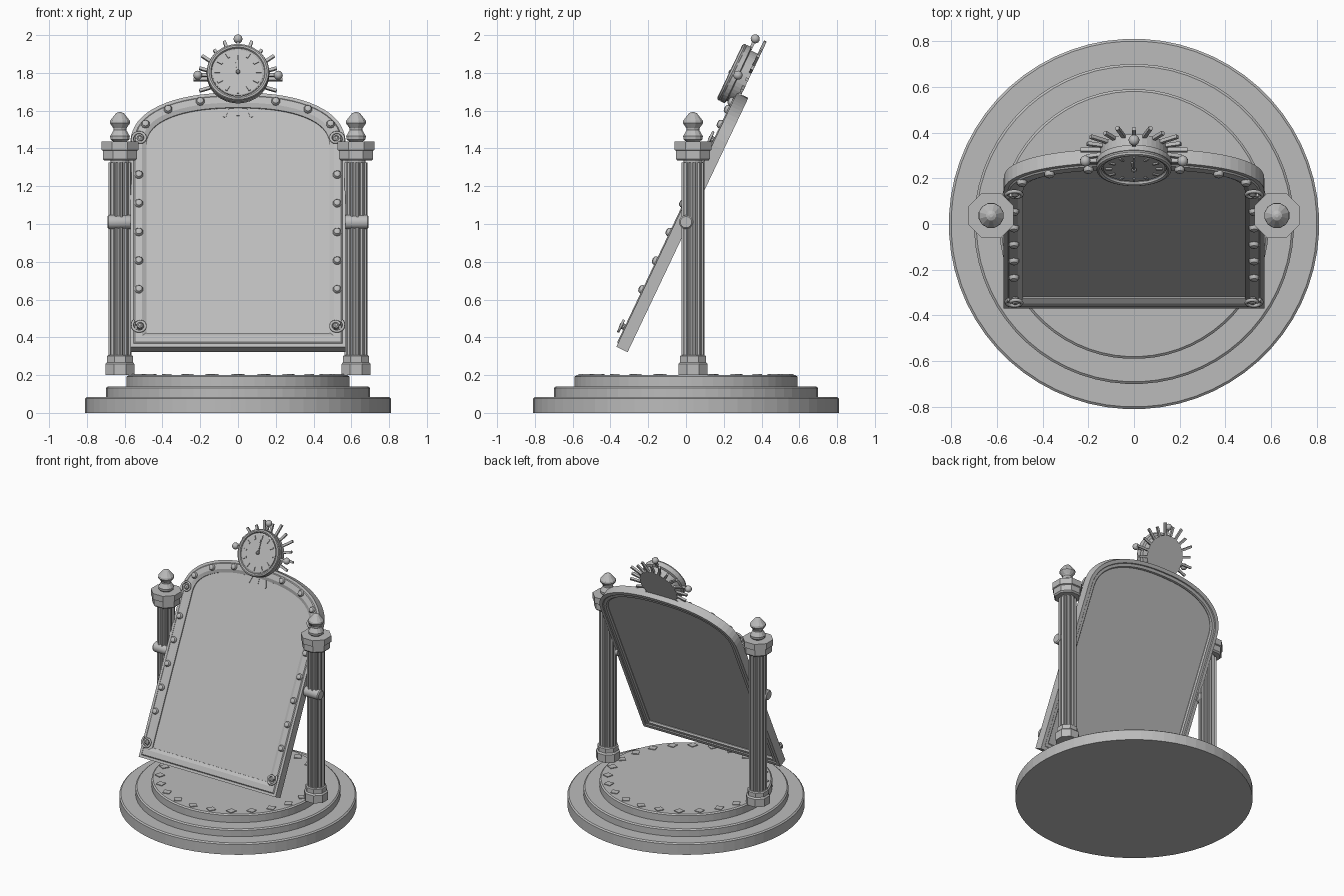
import bpy, bmesh
from math import sin, cos, pi, radians
from mathutils import Matrix, Vector

cube = bpy.data.objects.get("Cube")
if cube:
    bpy.data.objects.remove(cube)

grey = bpy.data.materials.new("plain_grey")
grey.use_nodes = True
GREY = (0.5, 0.5, 0.5, 1)
grey.diffuse_color = GREY
grey.node_tree.nodes["Principled BSDF"].inputs["Base Color"].default_value = GREY

# Local space of the tilted mirror: x across, y up the glass, z out of the front
TILT = Matrix.Translation((0, -0.022, 1.01)) @ Matrix.Rotation(radians(64.6), 4, 'X')
CLOCK = TILT @ Matrix.Translation((0, 0.83, 0))


def finish(name, bm, matrix=Matrix(), smooth=False):
    bmesh.ops.recalc_face_normals(bm, faces=bm.faces)
    mesh = bpy.data.meshes.new(name)
    bm.to_mesh(mesh)
    bm.free()
    mesh.transform(matrix)
    mesh.materials.append(grey)
    obj = bpy.data.objects.new(name, mesh)
    bpy.context.collection.objects.link(obj)
    if smooth:
        bpy.ops.object.select_all(action='DESELECT')
        obj.select_set(True)
        bpy.context.view_layer.objects.active = obj
        bpy.ops.object.shade_smooth_by_angle(angle=radians(35))
    return obj


def skin(rings, closed=False):
    """Join rings of points with quads; cap both ends unless closed."""
    bm = bmesh.new()
    loops = [[bm.verts.new(p) for p in ring] for ring in rings]
    n = len(loops[0])
    pairs = list(zip(loops, loops[1:])) + ([(loops[-1], loops[0])] if closed else [])
    for a, b in pairs:
        for i in range(n):
            j = (i + 1) % n
            bm.faces.new((a[i], a[j], b[j], b[i]))
    if not closed:
        bm.faces.new(loops[0])
        bm.faces.new(loops[-1])
    return bm


def lathe(name, profile, sides, matrix=Matrix(), flute=1.0, smooth=False, closed=False):
    """Turn (radius, height) points; flute shrinks every second pair of points."""
    step = 2 * pi / sides
    rings = []
    for r, h in profile:
        ring = []
        for i in range(sides):
            k = flute if i % 4 > 1 else 1.0
            a = (i + 0.5) * step
            ring.append((r * k * cos(a), r * k * sin(a), h))
        rings.append(ring)
    return finish(name, skin(rings, closed), matrix, smooth)


def box(name, size, matrix):
    bm = bmesh.new()
    bmesh.ops.create_cube(bm, size=1, matrix=Matrix.Diagonal((*size, 1)))
    return finish(name, bm, matrix)


def ball(name, radius, matrix):
    bm = bmesh.new()
    bmesh.ops.create_uvsphere(bm, u_segments=12, v_segments=8, radius=radius)
    return finish(name, bm, matrix, True)


def spot(x, y, z):
    return Matrix.Translation((x, y, z))


def turned(angle, radius, z):
    """Place something at a clock angle, its y axis pointing outward."""
    return Matrix.Rotation(-angle, 4, 'Z') @ spot(0, radius, z)


# Stepped round base with softened top edges
for name, r, low, high in (("base_bottom", 0.81, 0, 0.085),
                           ("base_middle", 0.70, 0.085, 0.14),
                           ("base_top", 0.59, 0.14, 0.2)):
    lathe(name, [(r, low), (r, high - 0.008), (r - 0.01, high)], 64)

# Ring of diamond tiles
for i in range(24):
    box("base_tile", (0.05, 0.05, 0.01),
        turned(i * pi / 12, 0.535, 0.2) @ Matrix.Rotation(pi / 4, 4, 'Z'))

# Columns with plinth, fluted shaft, capital, finial and pivot
for side, s in (("left", 1), ("right", -1)):
    at = spot(s * 0.625, 0.037, 0)
    lathe(side + "_plinth", [(0.084, 0.2), (0.084, 0.258), (0.074, 0.268),
                             (0.074, 0.3), (0.066, 0.306)], 8, at)
    lathe(side + "_shaft", [(0.062, 0.3), (0.062, 1.325)], 48, at, flute=0.86)
    lathe(side + "_collar", [(0.052, 1.32), (0.052, 1.345)], 16, at)
    lathe(side + "_capital", [(0.088, 1.335), (0.098, 1.345), (0.098, 1.388), (0.107, 1.392),
                              (0.107, 1.437)], 8, at)
    lathe(side + "_finial", [(0.035, 1.435), (0.052, 1.448), (0.054, 1.465), (0.035, 1.497),
                             (0.036, 1.507), (0.056, 1.535), (0.054, 1.547), (0.022, 1.586),
                             (0.008, 1.592)], 12, at)
    lathe(side + "_pivot", [(0.03, 0.55), (0.037, 0.565), (0.037, 0.685), (0.03, 0.692)], 20,
          spot(0, 0, 1.01) @ Matrix.Rotation(s * pi / 2, 4, 'Y'), smooth=True)

# Arched mirror outline, shrunk inward by an inset
SPRING = 0.44


def arch_y(x, inset):
    t = min(1, abs(x) / (0.57 - inset))
    return SPRING + (0.305 - inset) * (1 - t ** 2.3) ** (1 / 2.3)


def outline(inset, z):
    w = 0.57 - inset
    pts = [(-w, inset - 0.745, z), (w, inset - 0.745, z)]
    for i in range(33):
        a = pi * i / 32
        x = w * (1 if cos(a) > 0 else -1) * abs(cos(a)) ** (2 / 2.3)
        pts.append((x, arch_y(x, inset), z))
    return pts


# Frame and glass are separate shells
finish("mirror_frame", skin([outline(d, z) for d, z in (
    (0.085, 0.0), (0.085, 0.024), (0.062, 0.036), (0.024, 0.036), (0.018, 0.03), (0.0, 0.03),
    (0.0, -0.036), (0.025, -0.036), (0.03, -0.03), (0.05, -0.03), (0.058, -0.02),
    (0.058, 0.0))], closed=True), TILT)
finish("mirror_glass", skin([outline(0.056, z) for z in (-0.015, 0.016)]), TILT)

# Studs and corner scrolls on the frame
for s in (1, -1):
    places = [(0.525, 0.26 - 0.168 * i) for i in range(5)]
    places += [(x, arch_y(x, 0.043)) for x in (0.2, 0.37, 0.49)]
    for x, y in places:
        lathe("frame_stud", [(0.023, 0.03), (0.023, 0.042), (0.017, 0.052), (0.007, 0.056)],
              10, TILT @ spot(s * x, y, 0), smooth=True)
    for v, y in ((1, 0.465), (-1, -0.632)):
        curve = bpy.data.curves.new("corner_scroll", 'CURVE')
        curve.dimensions = '3D'
        curve.bevel_depth = 0.008
        curve.bevel_resolution = 1
        curve.use_fill_caps = True
        line = curve.splines.new('POLY')
        line.points.add(23)
        for i, p in enumerate(line.points):
            a = -pi / 4 + i * 0.3
            r = 0.042 - 0.001 * i
            p.co = (s * r * cos(a), v * r * sin(a), 0.055, 1)
        curve.materials.append(grey)
        obj = bpy.data.objects.new("corner_scroll", curve)
        bpy.context.collection.objects.link(obj)
        obj.matrix_world = TILT @ spot(s * 0.52, y, 0)
        lathe("scroll_pin", [(0.016, 0.03), (0.016, 0.058), (0.008, 0.064)], 10,
              TILT @ spot(s * 0.52, y, 0))

# Sunburst rays behind the clock
for i in range(20):
    length = 0.09 if i % 2 else 0.07
    box("sun_ray", (0.016, length, 0.016), CLOCK @ turned(i * pi / 10, 0.145 + length / 2, 0.012))

# Clock body, rim, face, and hub
lathe("clock_body", [(0.148, 0.005), (0.148, 0.06), (0.165, 0.065), (0.165, 0.09),
                     (0.15, 0.095)], 40, CLOCK)
ring = [(0.153 + 0.013 * cos(i * pi / 4), 0.1 + 0.013 * sin(i * pi / 4)) for i in range(8)]
lathe("clock_rim", ring, 40, CLOCK, smooth=True, closed=True)
lathe("clock_face", [(0.136, 0.09), (0.136, 0.099), (0.13, 0.102)], 40, CLOCK)
lathe("clock_hub", [(0.011, 0.1), (0.011, 0.114), (0.006, 0.118)], 12, CLOCK)

# Hour marks and hands
for i in range(12):
    box("hour_mark", (0.01, 0.028, 0.009), CLOCK @ turned(i * pi / 6, 0.11, 0.104))
box("minute_hand", (0.008, 0.1, 0.006), CLOCK @ turned(0, 0.045, 0.11))
box("hour_hand", (0.013, 0.075, 0.006), CLOCK @ turned(-0.1, 0.032, 0.106))

# Small round finials at the top and sides of the clock
for a in (0, pi / 2, -pi / 2):
    ball("clock_finial", 0.024, CLOCK @ turned(a, 0.213, 0.065))
    box("clock_finial_stem", (0.016, 0.05, 0.016), CLOCK @ turned(a, 0.175, 0.065))
